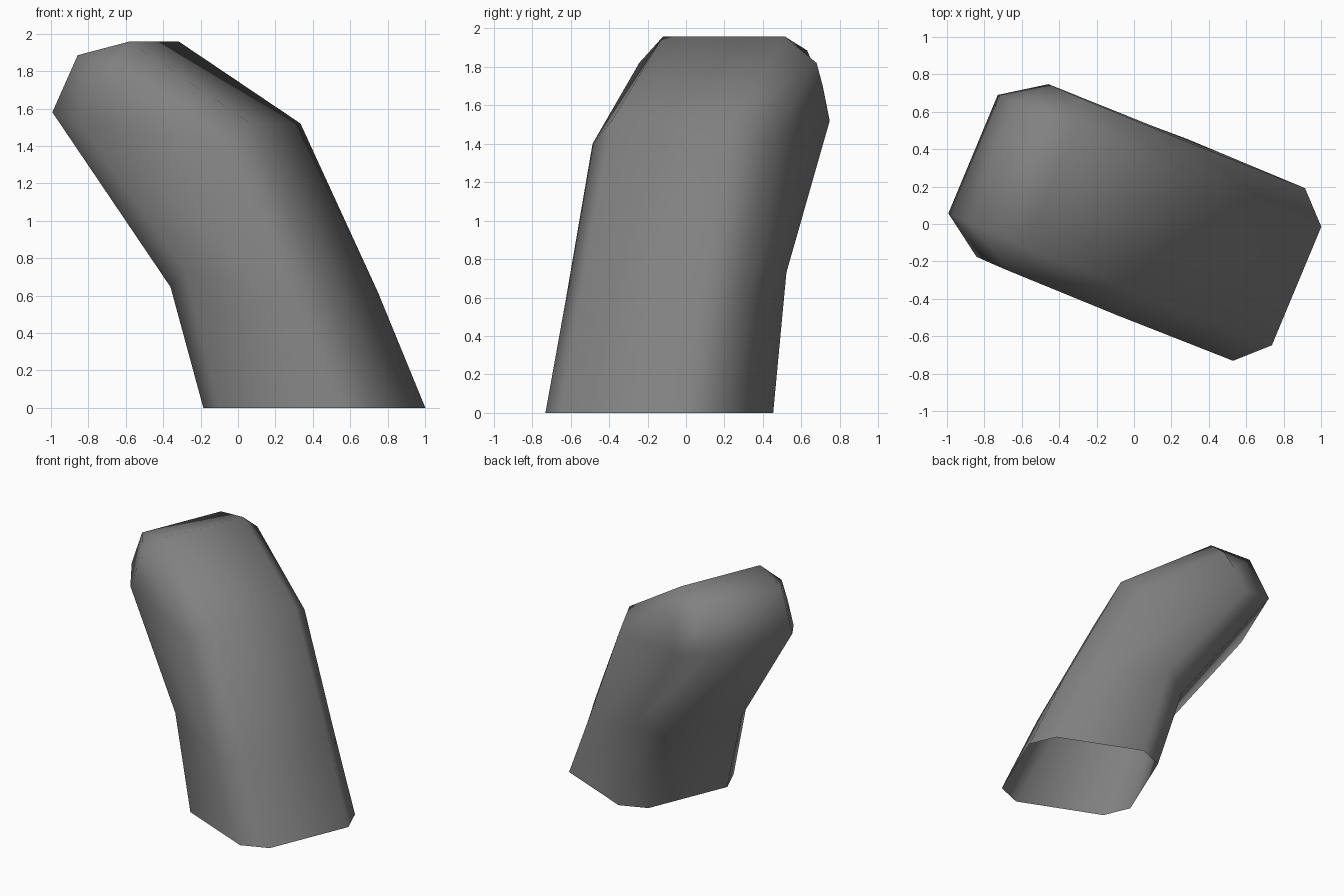
import bpy, bmesh, math

cube = bpy.data.objects.get("Cube")
if cube:
    bpy.data.objects.remove(cube, do_unlink=True)

# Direction of the bend in plan: s runs along it, w runs across it
ANGLE = math.radians(-22.65)
CA, SA = math.cos(ANGLE), math.sin(ANGLE)

# Side outlines as (s, z), up the outer curve, round the tip, down the inner curve
rim = [(0.93, 0), (0.657, 0.62), (0.213, 1.52), (-0.49, 1.958),
       (-0.79, 1.885), (-0.938, 1.58), (-0.257, 0.645), (-0.07, 0)]
cheek = [(0.77, 0), (0.48, 0.59), (0.10, 1.40), (-0.54, 1.82),
         (-0.62, 1.70), (-0.71, 1.52), (-0.106, 0.73), (0.09, 0)]


def loop(bm, outline, half_width):
    """Place an outline across the width, leaning slightly with height."""
    verts = []
    for s, z in outline:
        w = half_width + 0.029 - 0.01 * z
        verts.append(bm.verts.new((s * CA - w * SA, s * SA + w * CA, z)))
    return verts


bm = bmesh.new()
loops = [loop(bm, cheek, -0.50), loop(bm, rim, -0.343),
         loop(bm, rim, 0.343), loop(bm, cheek, 0.50)]

# Bands between neighbouring outlines, with the bottom left open
for a, b in zip(loops, loops[1:]):
    for i in range(len(rim) - 1):
        bm.faces.new((a[i], a[i + 1], b[i + 1], b[i]))

# Flat cheeks on both sides
for side in (loops[0], loops[-1]):
    for i in range(3):
        bm.faces.new((side[i], side[i + 1], side[6 - i], side[7 - i]))

bmesh.ops.recalc_face_normals(bm, faces=bm.faces)
for face in bm.faces:
    face.smooth = True

mesh = bpy.data.meshes.new("bent_tube")
bm.to_mesh(mesh)
bm.free()
tube = bpy.data.objects.new("bent_tube", mesh)
bpy.context.collection.objects.link(tube)

# Plain grey
grey = bpy.data.materials.new("grey")
grey.use_nodes = True
colour = (0.22, 0.22, 0.22, 1)
grey.diffuse_color = colour
grey.node_tree.nodes["Principled BSDF"].inputs["Base Color"].default_value = colour
mesh.materials.append(grey)
